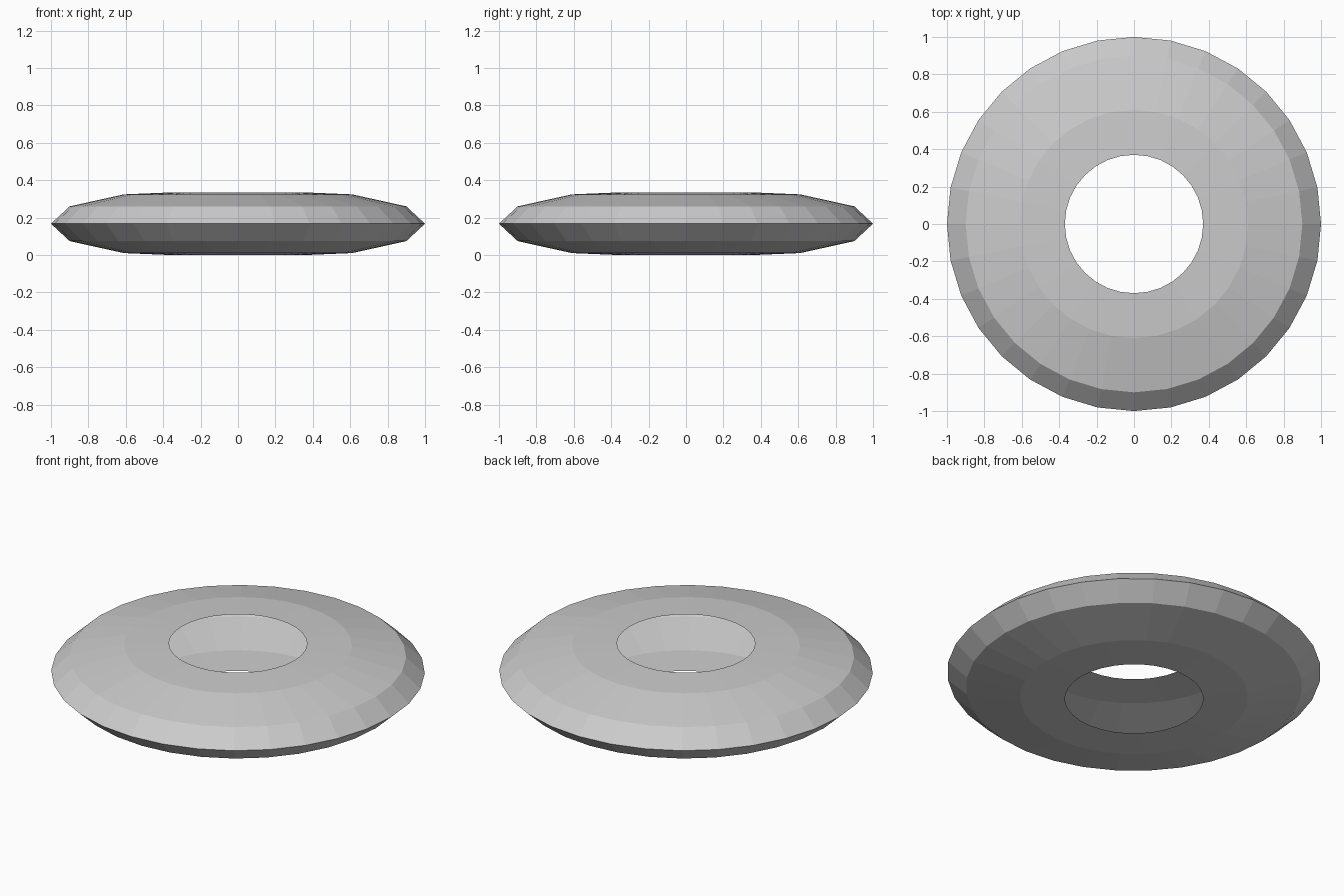
import bpy, bmesh
from math import cos, sin, tau

if "Cube" in bpy.data.objects:
    bpy.data.objects.remove(bpy.data.objects["Cube"])

SIDES = 32
MID = 0.167
# Open profile (radius, height from mid-plane): the ring is a hollow shell with no inner wall
half = [(0.37, 0.167), (0.61, 0.157), (0.90, 0.093)]
profile = half + [(1.0, 0.0)] + [(r, -h) for r, h in reversed(half)]

# Revolve the profile around z
bm = bmesh.new()
rings = [[bm.verts.new((r * cos(tau * i / SIDES), r * sin(tau * i / SIDES), MID + h))
          for i in range(SIDES)] for r, h in profile]
for upper, lower in zip(rings, rings[1:]):
    for i in range(SIDES):
        j = (i + 1) % SIDES
        bm.faces.new((upper[i], lower[i], lower[j], upper[j]))

mesh = bpy.data.meshes.new("hollow_ring")
bm.to_mesh(mesh)
bm.free()
bpy.context.collection.objects.link(bpy.data.objects.new("hollow_ring", mesh))
